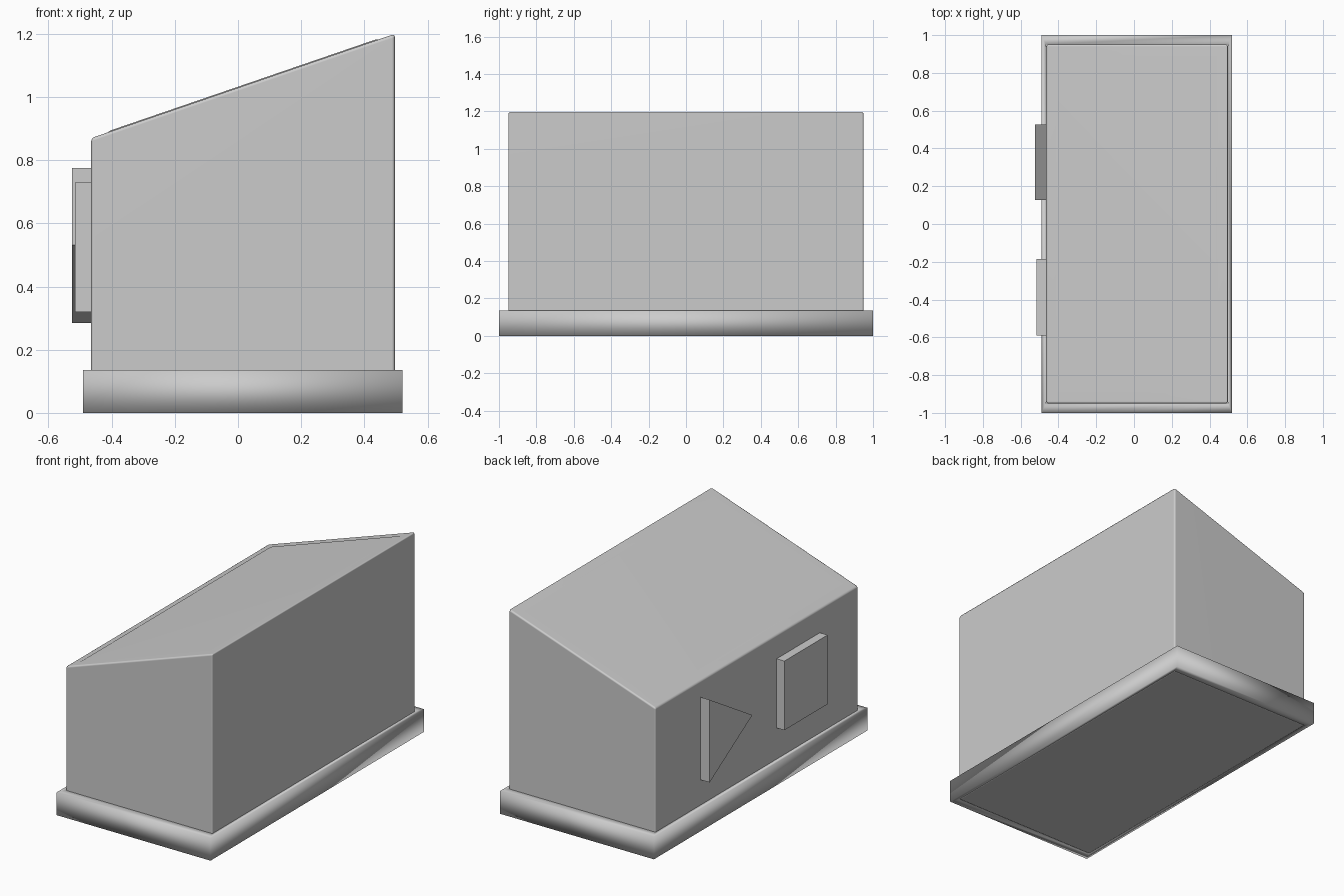
import bpy, bmesh
from mathutils import Vector

if "Cube" in bpy.data.objects:
    bpy.data.objects.remove(bpy.data.objects["Cube"])


def make_object(name, bm):
    bmesh.ops.recalc_face_normals(bm, faces=bm.faces)
    me = bpy.data.meshes.new(name)
    bm.to_mesh(me)
    bm.free()
    ob = bpy.data.objects.new(name, me)
    bpy.context.collection.objects.link(ob)
    return ob


def prism(name, points, offset):
    """Extrude a closed 3D outline along an offset vector."""
    bm = bmesh.new()
    face = bm.faces.new([bm.verts.new(p) for p in points])
    ext = bmesh.ops.extrude_face_region(bm, geom=[face], use_keep_orig=True)
    moved = [g for g in ext["geom"] if isinstance(g, bmesh.types.BMVert)]
    bmesh.ops.translate(bm, verts=moved, vec=Vector(offset))
    return make_object(name, bm)


# Cabinet body with sloping top, running down through the base to the floor
XL, XR, HY = -0.465, 0.497, 0.95
ZL, ZR = 0.87, 1.2
profile = [(XL, 0), (XR, 0), (XR, ZR), (XL, ZL)]
body = prism("cabinet_body", [(x, -HY, z) for x, z in profile], (0, 2 * HY, 0))

# Very slightly raised panel on the slope
bm = bmesh.new()
bm.from_mesh(body.data)
top = max(bm.faces, key=lambda f: f.normal.z)
bmesh.ops.inset_region(bm, faces=[top], thickness=0.08)
bmesh.ops.inset_region(bm, faces=[top], thickness=0.012, depth=0.003)
bm.to_mesh(body.data)
bm.free()

# Softened cabinet edges
bev = body.modifiers.new("soft_edges", "BEVEL")
bev.width = 0.01
bev.segments = 2
bev.limit_method = "ANGLE"
bev.angle_limit = 0.9
for p in body.data.polygons:
    p.use_smooth = True
body.modifiers.new("clean_normals", "WEIGHTED_NORMAL")

# Smooth-shaded plinth frame around the foot of the cabinet
bm = bmesh.new()
rings = []
for x0, x1, hy, z in [(-0.49, 0.52, 1.0, 0), (-0.49, 0.52, 1.0, 0.135),
                      (XL, XR, HY, 0.135), (XL, XR, HY, 0)]:
    rings.append([bm.verts.new(c) for c in
                  [(x0, -hy, z), (x1, -hy, z), (x1, hy, z), (x0, hy, z)]])
for i in range(4):
    a, b = rings[i], rings[(i + 1) % 4]
    for j in range(4):
        k = (j + 1) % 4
        bm.faces.new((a[j], a[k], b[k], b[j]))
plinth = make_object("plinth_frame", bm)
for p in plinth.data.polygons:
    p.use_smooth = True

# Raised square and triangle on the low side, sunk slightly into the wall
square = [(-0.59, 0.32), (-0.185, 0.32), (-0.185, 0.73), (-0.59, 0.73)]
triangle = [(0.528, 0.285), (0.528, 0.775), (0.128, 0.532)]
for name, pts, x in (("square_button", square, -0.516),
                     ("triangle_button", triangle, -0.525)):
    prism(name, [(x, y, z) for y, z in pts], (XL + 0.01 - x, 0, 0))
